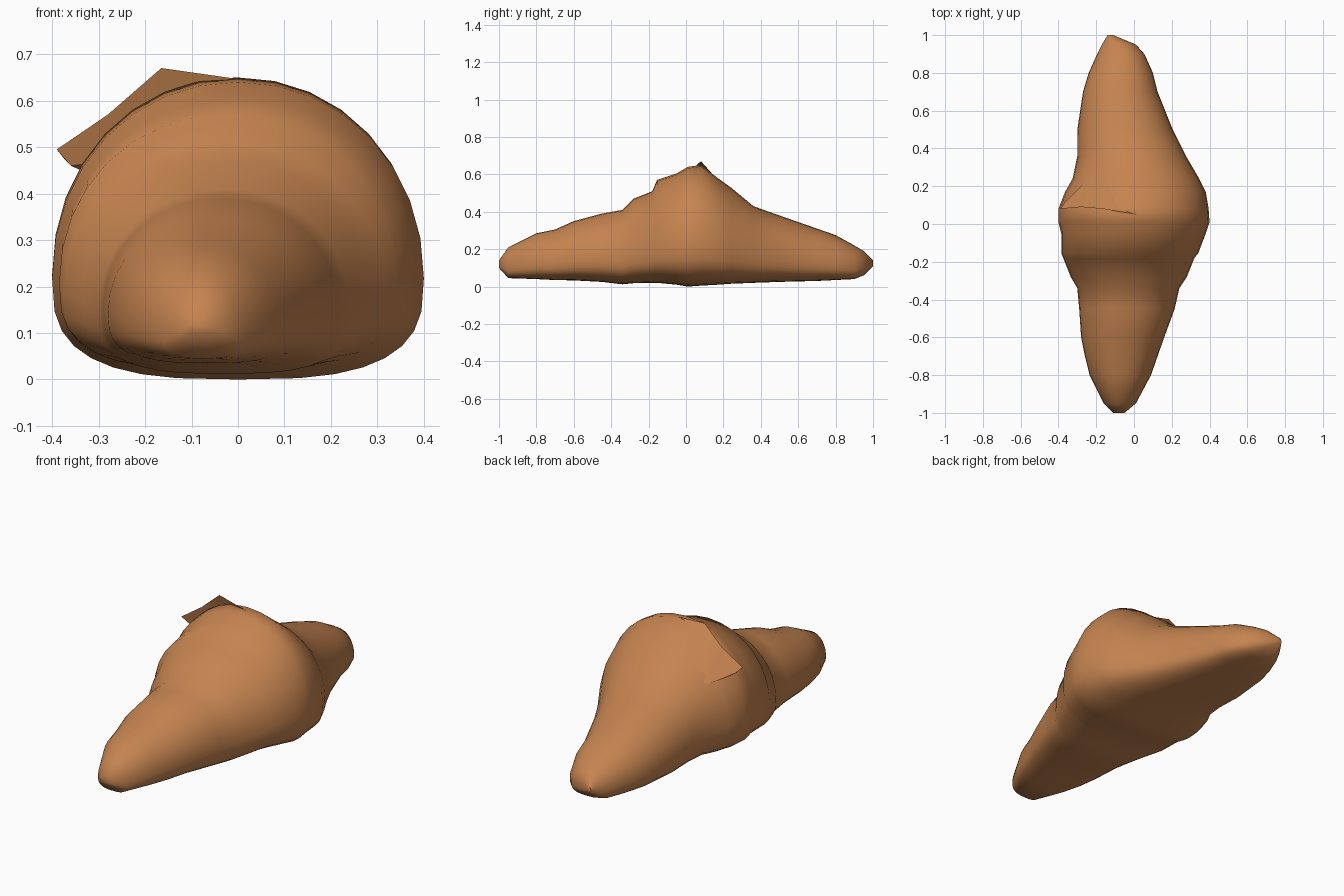
import bpy
import bmesh
from math import sin, cos, tau, copysign

cube = bpy.data.objects.get("Cube")
if cube:
    bpy.data.objects.remove(cube, do_unlink=True)

# One baked pastry colour
crust = bpy.data.materials.new("golden brown crust")
crust.use_nodes = True
crust_colour = (0.56, 0.23, 0.08, 1)
crust.diffuse_color = crust_colour
shader = next(n for n in crust.node_tree.nodes if n.type == "BSDF_PRINCIPLED")
shader.inputs["Base Color"].default_value = crust_colour
shader.inputs["Roughness"].default_value = 0.8


def loft(name, rings, sharp_angle):
    """Join closed rings of points into a capped, smooth-shaded solid."""
    bm = bmesh.new()
    loops = [[bm.verts.new(point) for point in ring] for ring in rings]
    for first, second in zip(loops, loops[1:]):
        for i in range(len(first)):
            j = (i + 1) % len(first)
            bm.faces.new((first[i], first[j], second[j], second[i]))
    bm.faces.new(loops[0])
    bm.faces.new(loops[-1])
    bmesh.ops.recalc_face_normals(bm, faces=bm.faces)
    mesh = bpy.data.meshes.new(name)
    bm.to_mesh(mesh)
    bm.free()
    mesh.materials.append(crust)
    obj = bpy.data.objects.new(name, mesh)
    bpy.context.collection.objects.link(obj)
    bpy.ops.object.select_all(action="DESELECT")
    obj.select_set(True)
    bpy.context.view_layer.objects.active = obj
    bpy.ops.object.shade_smooth_by_angle(angle=sharp_angle)
    return obj


def signed_power(value, exponent):
    return copysign(abs(value) ** exponent, value)


def dough_section(y, left, right, bottom, top, sides=32):
    """Domed cross-section with a flattened, round-cornered base."""
    middle, half_width = (left + right) / 2, (right - left) / 2
    waist = bottom + (top - bottom) * 0.34
    ring = []
    for i in range(sides):
        angle = tau * i / sides
        upper = sin(angle) >= 0
        power = 0.97 if upper else 0.68
        height = top - waist if upper else waist - bottom
        ring.append((middle + half_width * signed_power(cos(angle), power),
                     y,
                     waist + height * signed_power(sin(angle), power)))
    return ring


# Rolled dough: y, low x, high x, base z, crest z
stations = [
    (-1.0, -.11, -.05, .10, .14),
    (-.95, -.16, .01, .045, .21),
    (-.8, -.235, .09, .04, .285),
    (-.7, -.26, .125, .035, .305),
    (-.6, -.28, .16, .033, .35),
    (-.45, -.29, .215, .025, .39),
    (-.34, -.3, .24, .012, .41),
    (-.28, -.335, .28, .018, .47),
    (-.18, -.375, .32, .02, .51),
    (-.155, -.385, .34, .02, .57),
    (-.05, -.385, .38, .01, .605),
    (.01, -.4, .4, 0, .64),
    (.08, -.4, .395, .005, .65),
    (.17, -.365, .38, .01, .58),
    (.24, -.325, .345, .015, .53),
    (.36, -.3, .275, .02, .43),
    (.5, -.3, .205, .025, .38),
    (.7, -.27, .125, .03, .31),
    (.8, -.24, .10, .035, .275),
    (.9, -.195, .055, .04, .22),
    (.95, -.17, .01, .06, .19),
    (1.0, -.14, -.11, .11, .14),
]
loft("rolled_dough", [dough_section(*s) for s in stations], 0.9)

# Loose pastry flap: lip, buried back edge and underside at each step
flap_steps = [
    [(.08, .04, .635), (.06, .2, .53), (.06, .08, .55)],
    [(-.165, .08, .67), (-.15, .25, .48), (-.17, .12, .56)],
    [(-.28, .09, .57), (-.27, .21, .42), (-.27, .11, .47)],
    [(-.39, .08, .495), (-.37, .11, .47), (-.36, .1, .46)],
]
loft("curled_flap", flap_steps, 0.7)
